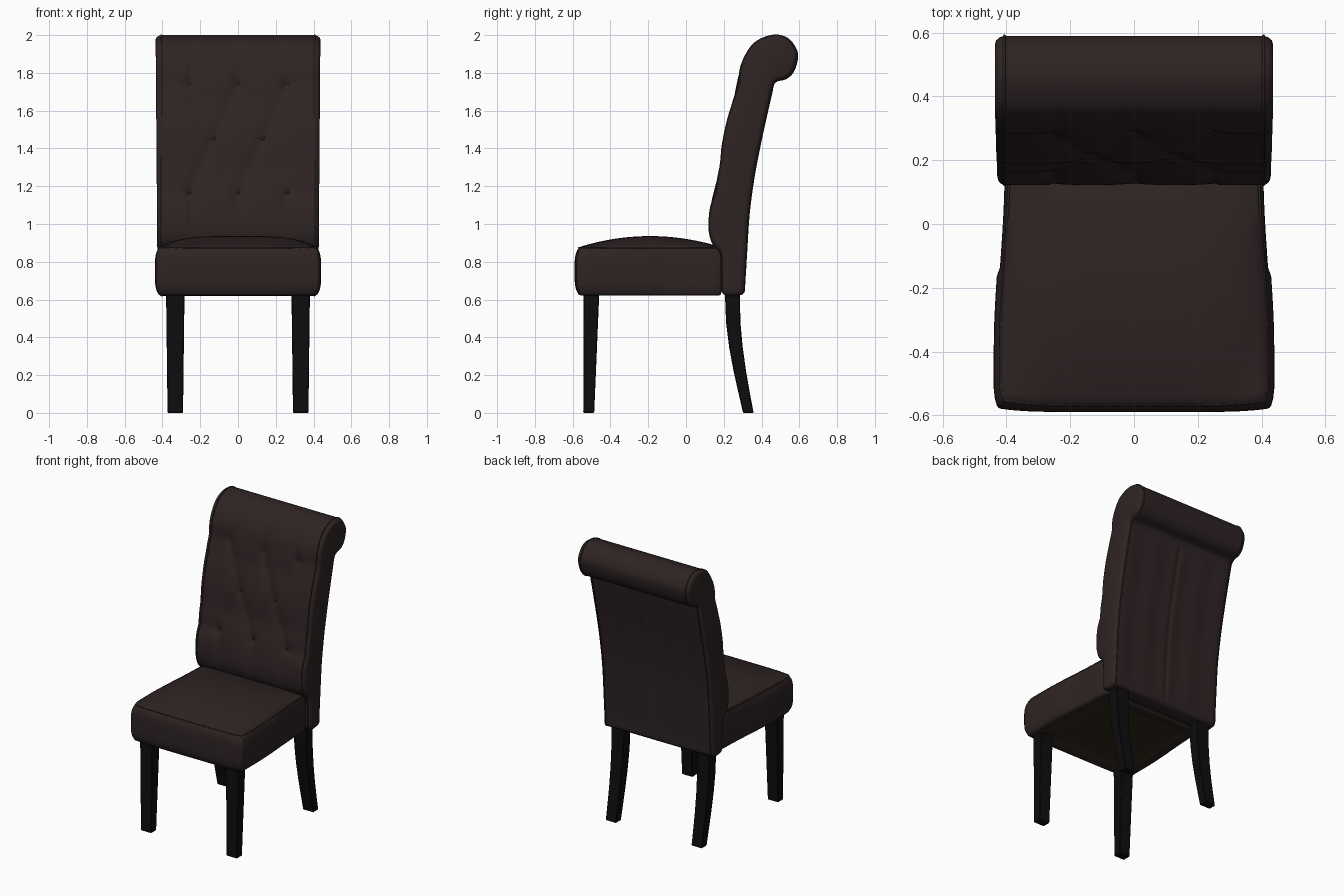
import bpy, bmesh, math
from mathutils import Vector

cube = bpy.data.objects.get("Cube")
if cube:
    bpy.data.objects.remove(cube, do_unlink=True)


def material(name, rgb):
    m = bpy.data.materials.new(name)
    m.use_nodes = True
    m.diffuse_color = (*rgb, 1)
    bsdf = m.node_tree.nodes["Principled BSDF"]
    bsdf.inputs["Base Color"].default_value = (*rgb, 1)
    bsdf.inputs["Roughness"].default_value = 0.8
    return m


leather = material("dark brown leather", (0.028, 0.017, 0.017))
black_wood = material("black wood", (0.004, 0.004, 0.004))
lining = material("olive lining", (0.03, 0.022, 0.011))


def finish(name, bm, mats, angle=40):
    bmesh.ops.recalc_face_normals(bm, faces=bm.faces)
    mesh = bpy.data.meshes.new(name)
    bm.to_mesh(mesh)
    bm.free()
    ob = bpy.data.objects.new(name, mesh)
    bpy.context.collection.objects.link(ob)
    for m in mats:
        mesh.materials.append(m)
    bpy.ops.object.select_all(action='DESELECT')
    ob.select_set(True)
    bpy.context.view_layer.objects.active = ob
    bpy.ops.object.shade_smooth_by_angle(angle=math.radians(angle))
    return ob


def loft(name, rings, mat, angle=40):
    """Skin a row of closed rings and cap both ends."""
    bm = bmesh.new()
    rows = [[bm.verts.new(p) for p in ring] for ring in rings]
    n = len(rows[0])
    for a, b in zip(rows, rows[1:]):
        for i in range(n):
            j = (i + 1) % n
            bm.faces.new((a[i], a[j], b[j], b[i]))
    bm.faces.new(rows[0])
    bm.faces.new(rows[-1])
    return finish(name, bm, [mat], angle)


def closed_spline(pts, steps):
    """Catmull-Rom curve through a closed loop of points."""
    out, n = [], len(pts)
    for i in range(n):
        a, b, c, d = (Vector(pts[(i + k) % n]) for k in (-1, 0, 1, 2))
        for s in range(steps):
            t = s / steps
            out.append(0.5 * (2 * b + (c - a) * t + (2 * a - 5 * b + 4 * c - d) * t * t
                              + (3 * b - a - 3 * c + d) * t ** 3))
    return out


def piping(name, pts, radius, cyclic):
    cu = bpy.data.curves.new(name, 'CURVE')
    cu.dimensions = '3D'
    cu.bevel_depth = radius
    cu.bevel_resolution = 1
    sp = cu.splines.new('POLY')
    sp.points.add(len(pts) - 1)
    for p, co in zip(sp.points, pts):
        p.co = (*co, 1)
    sp.use_cyclic_u = cyclic
    cu.materials.append(leather)
    bpy.context.collection.objects.link(bpy.data.objects.new(name, cu))


def clamp(v):
    return max(0.0, min(1.0, v))


# Scrolled backrest: side profile (y, z), up the front, over the roll, down the rear
front = [(0.2, 0.63), (0.19, 0.72), (0.185, 0.84), (0.14, 0.9), (0.122, 0.98), (0.13, 1.09),
         (0.152, 1.19), (0.18, 1.3), (0.193, 1.42), (0.22, 1.55), (0.25, 1.65), (0.27, 1.75),
         (0.3, 1.86), (0.35, 1.945), (0.41, 1.985)]
rear = [(0.48, 2.0), (0.54, 1.98), (0.58, 1.93), (0.59, 1.88), (0.57, 1.81), (0.53, 1.77),
        (0.47, 1.75), (0.452, 1.68), (0.42, 1.54), (0.39, 1.4), (0.36, 1.24), (0.335, 1.05),
        (0.322, 0.85), (0.312, 0.7), (0.298, 0.63)]
STEPS = 4
profile = closed_spline(front + rear, STEPS)
front_count = len(front) * STEPS
count = len(profile)
normals = []
for i in range(count):
    t = (profile[(i + 1) % count] - profile[i - 1]).normalized()
    normals.append(Vector((-t.y, t.x)))

LOW, ROW, COL = 1.17, 0.285, 0.13
buttons = [(x * COL, LOW + r * ROW) for r, xs in enumerate(((-2, 0, 2), (-1, 1), (-2, 0, 2))) for x in xs]


def tuft_depth(x, z):
    """Depth of the pleats and button dimples on the front."""
    row = (z - LOW) / ROW
    if abs(x) > 2 * COL:
        pleat = min(abs(row), abs(row - 2)) * 3
    elif 0 <= row <= 2:
        pleat = min(abs(math.sin(math.pi / 2 * (x / COL + s * row))) for s in (1, -1))
    else:
        pleat = abs(math.sin(math.pi / 2 * x / COL))
    depth = 0.014 * (1 - clamp(pleat)) ** 1.5
    for bx, bz in buttons:
        depth += 0.016 * math.exp(-((x - bx) ** 2 + (z - bz) ** 2) / 0.0008)
    return depth * clamp((z - 0.9) / 0.2) * clamp((1.93 - z) / 0.15)


def rear_depth(x, z):
    """Centre seam and soft folds on the rear panel."""
    folds = 0.004 * (1 - math.cos(x * 34)) / 2 + 0.009 * math.exp(-(x / 0.012) ** 2)
    return folds * clamp((1.74 - z) / 0.06) * clamp((z - 0.63) / 0.1)


def back_ring(x, inset):
    ring = []
    for i, (p, n) in enumerate(zip(profile, normals)):
        d = inset + (tuft_depth(x, p.y) if i < front_count else rear_depth(x, p.y))
        q = p - n * d
        swell = 1 + 0.018 * (p.y - 1.2) * clamp(inset / 0.01)
        ring.append((x * swell, q.x, q.y))
    return ring


half, cols = 0.402, 60
edge = [(0.43, 0.024), (0.427, 0.014), (0.419, 0.005), (0.41, 0.001)]
spans = [(-x, d) for x, d in edge]
spans += [(half * (2 * i / cols - 1), 0) for i in range(cols + 1)]
spans += edge[::-1]
loft("backrest", [back_ring(x, d) for x, d in spans], leather, 50)

for side in (-1, 1):
    label = "left" if side > 0 else "right"
    piping(label + "_back_piping", back_ring(side * 0.406, 0.001), 0.005, True)

# Buttons sunk into the dimples
for k, (bx, bz) in enumerate(buttons):
    y = min(profile[:front_count], key=lambda p: abs(p.y - bz)).x
    bm = bmesh.new()
    bmesh.ops.create_uvsphere(bm, u_segments=12, v_segments=8, radius=0.011)
    for v in bm.verts:
        v.co = (v.co.x + bx, v.co.y * 0.5 + y + 0.027, v.co.z + bz)
    finish("button_%d" % (k + 1), bm, [leather])


# Domed seat cushion with puffed sides, narrower toward the rear
def seat_point(u, v, w):
    puff = 1 - w ** 4
    s = clamp((v + 0.55) / 1.5)
    wide = 0.418 - 0.026 * s * s * (3 - 2 * s)
    wide += puff * (0.022 - 0.008 * clamp((v - 0.08) / 0.06))
    wide -= 0.012 * clamp((abs(v) - 0.85) / 0.15) ** 2
    y = -0.19 + v * 0.375
    y += puff * (-0.025 if v < 0 else 0.005) * abs(v) ** 3
    y += 0.012 * u ** 6 * (1 if v < 0 else 0) * abs(v)
    z = 0.75 + w * 0.128
    z += 0.058 * (1 - u ** 4) * (1 - v * v) * clamp(w) ** 2
    return Vector((u * wide, y, z))


RIM = 0.86
bm = bmesh.new()
bmesh.ops.create_cube(bm, size=2)
bmesh.ops.subdivide_edges(bm, edges=bm.edges[:], cuts=27, use_grid_fill=True)
for f in bm.faces:
    c = f.calc_center_median()
    if c.z < -0.99 and max(abs(c.x), abs(c.y)) < RIM:
        f.material_index = 1
for v in bm.verts:
    u, t, w = v.co
    p = seat_point(u, t, w)
    if w < -0.99 and max(abs(u), abs(t)) < RIM - 0.03:
        p.z += 0.015
    v.co = p
seat = finish("seat", bm, [leather, lining], 50)
bev = seat.modifiers.new("soft_edges", 'BEVEL')
bev.width = 0.01
bev.segments = 2
bev.limit_method = 'ANGLE'
bev.angle_limit = math.radians(50)

loop = []
for cu, cv, du, dv in ((-1, -1, 1, 0), (1, -1, 0, 1), (1, 1, -1, 0), (-1, 1, 0, -1)):
    for i in range(20):
        loop.append(seat_point(cu + du * i / 10, cv + dv * i / 10, 0.98) * 0.998)
piping("seat_piping", loop, 0.005, True)


# Tapered front legs and swept rear legs: sections of (z, y, half depth, half width)
front_leg = [(0.0, -0.515, 0.029, 0.041), (0.66, -0.5, 0.042, 0.049)]
rear_leg = [(0.0, 0.33, 0.028, 0.041), (0.1, 0.309, 0.03, 0.042), (0.22, 0.285, 0.033, 0.043),
            (0.35, 0.264, 0.036, 0.045), (0.48, 0.25, 0.038, 0.047), (0.66, 0.245, 0.04, 0.049)]
for side in (-1, 1):
    label = "left" if side > 0 else "right"
    for kind, sections in (("front", front_leg), ("rear", rear_leg)):
        rings = [[(side * 0.332 + a * hw, y + b * hd, z)
                  for a, b in ((-1, -1), (1, -1), (1, 1), (-1, 1))]
                 for z, y, hd, hw in sections]
        leg = loft("%s_%s_leg" % (kind, label), rings, black_wood, 30)
        bev = leg.modifiers.new("eased_edges", 'BEVEL')
        bev.width = 0.004
        bev.limit_method = 'ANGLE'
        bev.angle_limit = math.radians(50)
